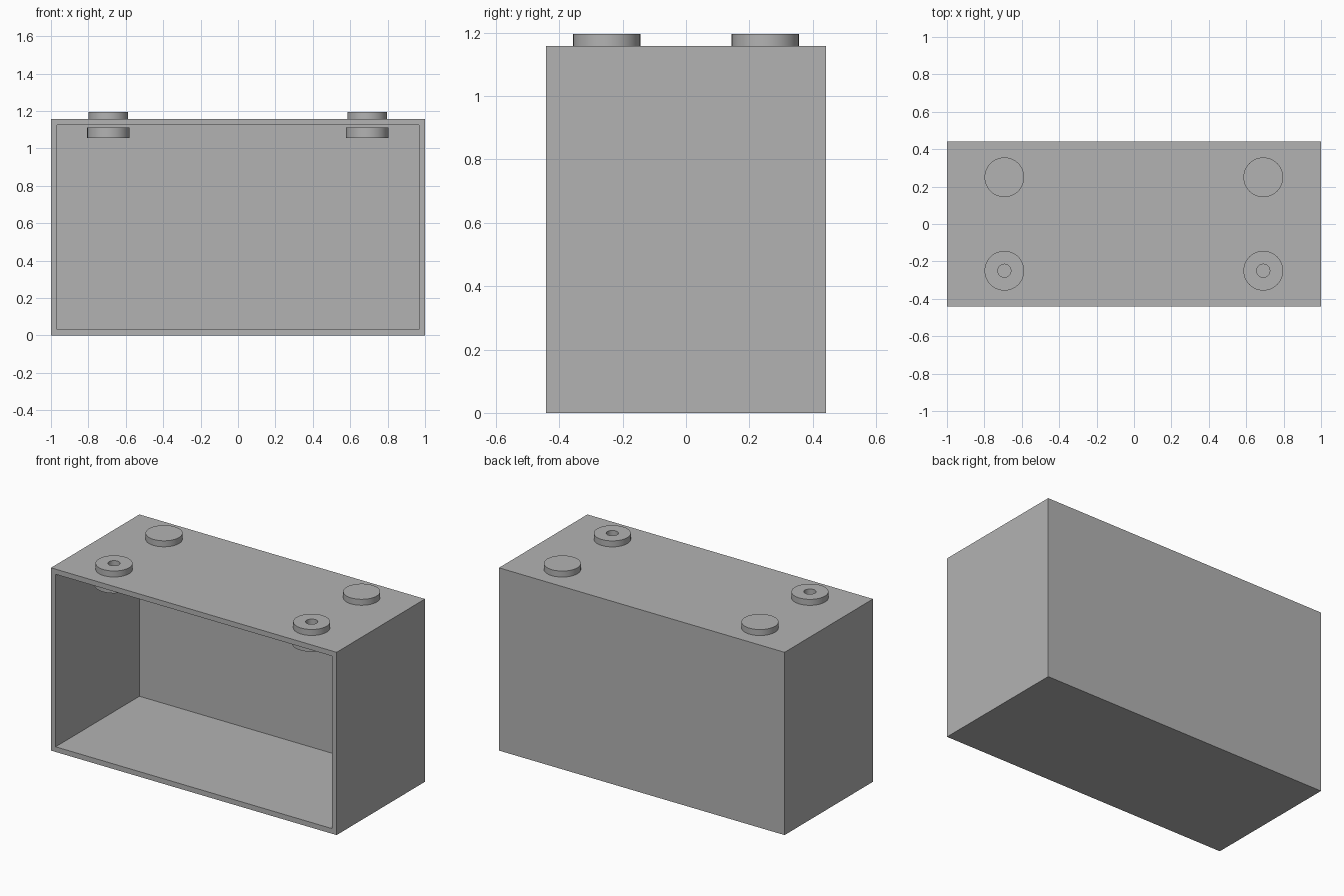
import bpy
import bmesh
from mathutils import Matrix

if "Cube" in bpy.data.objects:
    bpy.data.objects.remove(bpy.data.objects["Cube"])

grey = bpy.data.materials.new("grey")
grey.diffuse_color = (0.45, 0.45, 0.45, 1)
grey.use_nodes = True
grey.node_tree.nodes["Principled BSDF"].inputs["Base Color"].default_value = grey.diffuse_color

W, D, H, T = 1.0, 0.442, 1.157, 0.046   # half width, half depth, height, wall


def add_object(name, bm):
    bmesh.ops.recalc_face_normals(bm, faces=bm.faces)
    mesh = bpy.data.meshes.new(name)
    bm.to_mesh(mesh)
    bm.free()
    mesh.materials.append(grey)
    ob = bpy.data.objects.new(name, mesh)
    bpy.context.collection.objects.link(ob)
    return ob


# Open-fronted box: inset the front face and push it back to the rear wall
bm = bmesh.new()
bmesh.ops.create_cube(bm, size=1, matrix=Matrix.Translation((0, 0, H / 2))
                      @ Matrix.Diagonal((2 * W, 2 * D, H, 1)))
bm.normal_update()
front = min(bm.faces, key=lambda f: f.calc_center_median().y)
bmesh.ops.inset_region(bm, faces=[front], thickness=T)
cavity = bmesh.ops.extrude_face_region(bm, geom=[front])["geom"]
bmesh.ops.translate(bm, vec=(0, 2 * D - T, 0),
                    verts=[v for v in cavity if isinstance(v, bmesh.types.BMVert)])
if front.is_valid:
    bmesh.ops.delete(bm, geom=[front], context="FACES")
add_object("box", bm)


def disc(name, x, y, z0, z1, radius, hole=0.0):
    """Upright disc spun from a profile, with an optional through hole."""
    bm = bmesh.new()
    points = [(hole, z0), (radius, z0), (radius, z1), (hole, z1)]
    verts = [bm.verts.new((r, 0, z)) for r, z in points]
    edges = [bm.edges.new(p) for p in zip(verts, verts[1:])]
    if hole:
        edges.append(bm.edges.new((verts[3], verts[0])))
    bmesh.ops.spin(bm, geom=verts + edges, cent=(0, 0, 0), axis=(0, 0, 1),
                   angle=6.283185307, steps=48)
    bmesh.ops.remove_doubles(bm, verts=bm.verts, dist=0.0005)
    ob = add_object(name, bm)
    ob.location = (x, y, 0)
    bpy.context.view_layer.objects.active = ob
    ob.select_set(True)
    bpy.ops.object.shade_smooth_by_angle()
    ob.select_set(False)


# Studs on the lid and bosses under it; the front pair is drilled
for side, x in (("left", -0.693), ("right", 0.691)):
    for row, y, hole in (("front", -0.25, 0.035), ("back", 0.25, 0.0)):
        disc(f"{row}_{side}_stud", x, y, H, 1.195, 0.106, hole)
        disc(f"{row}_{side}_boss", x, y, 1.057, H - T, 0.113, hole)
